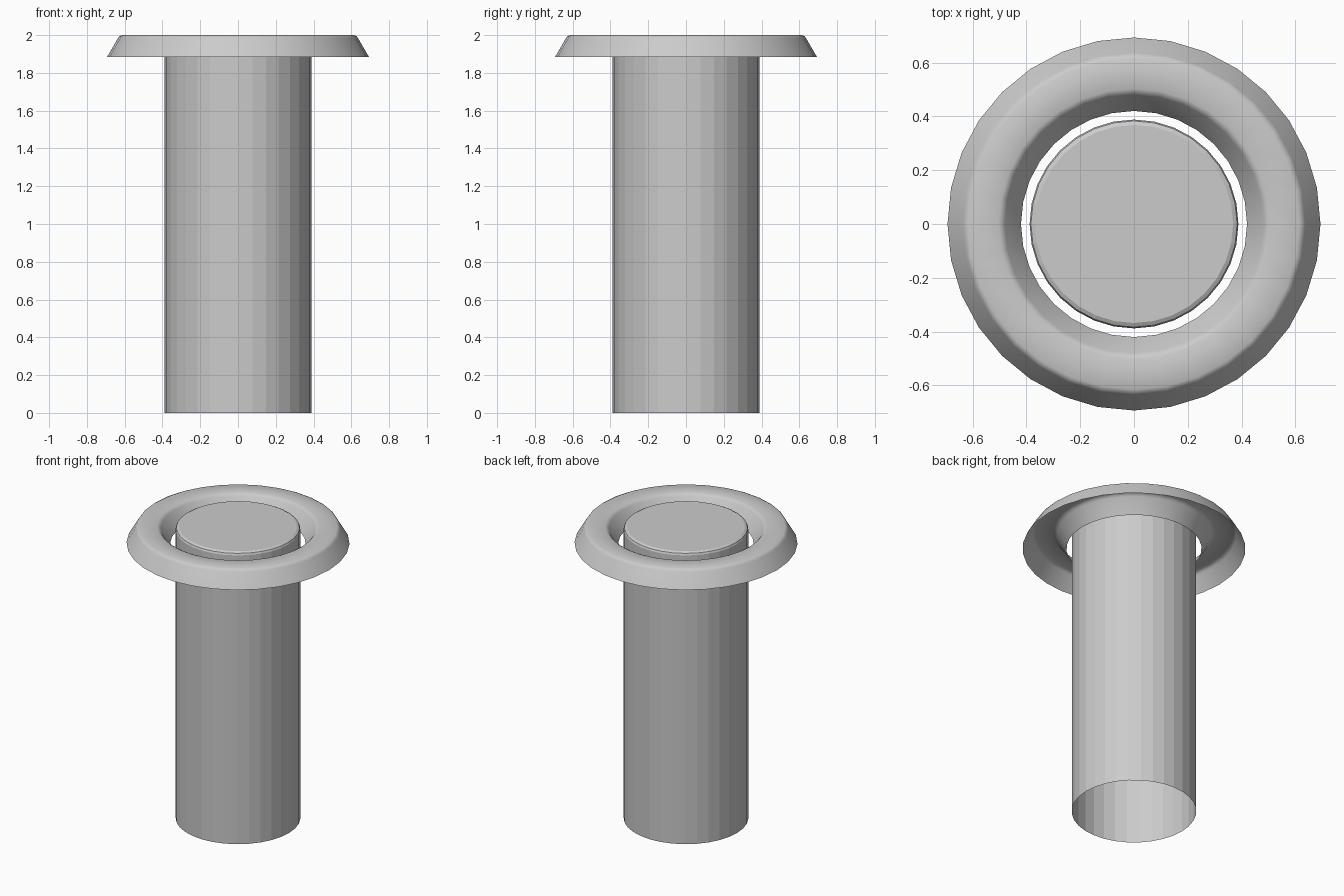
import bpy, math

if "Cube" in bpy.data.objects:
    bpy.data.objects.remove(bpy.data.objects["Cube"])

SEGMENTS = 32


def lathe(name, profile, cap_top=False, smooth_angle=None):
    """Spin an (r, z) profile around the z axis; optionally cap its last ring."""
    verts, faces = [], []
    for r, z in profile:
        for i in range(SEGMENTS):
            a = 2 * math.pi * i / SEGMENTS
            verts.append((r * math.cos(a), r * math.sin(a), z))
    for k in range(len(profile) - 1):
        for i in range(SEGMENTS):
            j = (i + 1) % SEGMENTS
            a, b = k * SEGMENTS, (k + 1) * SEGMENTS
            faces.append((a + i, a + j, b + j, b + i))
    if cap_top:
        start = (len(profile) - 1) * SEGMENTS
        faces.append(tuple(range(start, start + SEGMENTS)))
    mesh = bpy.data.meshes.new(name)
    mesh.from_pydata(verts, [], faces)
    obj = bpy.data.objects.new(name, mesh)
    bpy.context.collection.objects.link(obj)
    if smooth_angle:
        bpy.ops.object.select_all(action='DESELECT')
        obj.select_set(True)
        bpy.context.view_layer.objects.active = obj
        bpy.ops.object.shade_smooth_by_angle(angle=math.radians(smooth_angle))
    return obj


# Faceted post: open at the bottom, capped with a softened top edge
lathe("post", [(0.388, 0), (0.388, 1.98), (0.383, 1.992), (0.368, 2.0)],
      cap_top=True)

# Floating collar: sloped outer and inner walls, rounded top, open underneath
lathe("collar", [(0.693, 1.885), (0.636, 1.983), (0.629, 1.993), (0.615, 2.0),
                 (0.503, 2.0), (0.489, 1.993), (0.48, 1.983), (0.42, 1.885)],
      smooth_angle=40)
